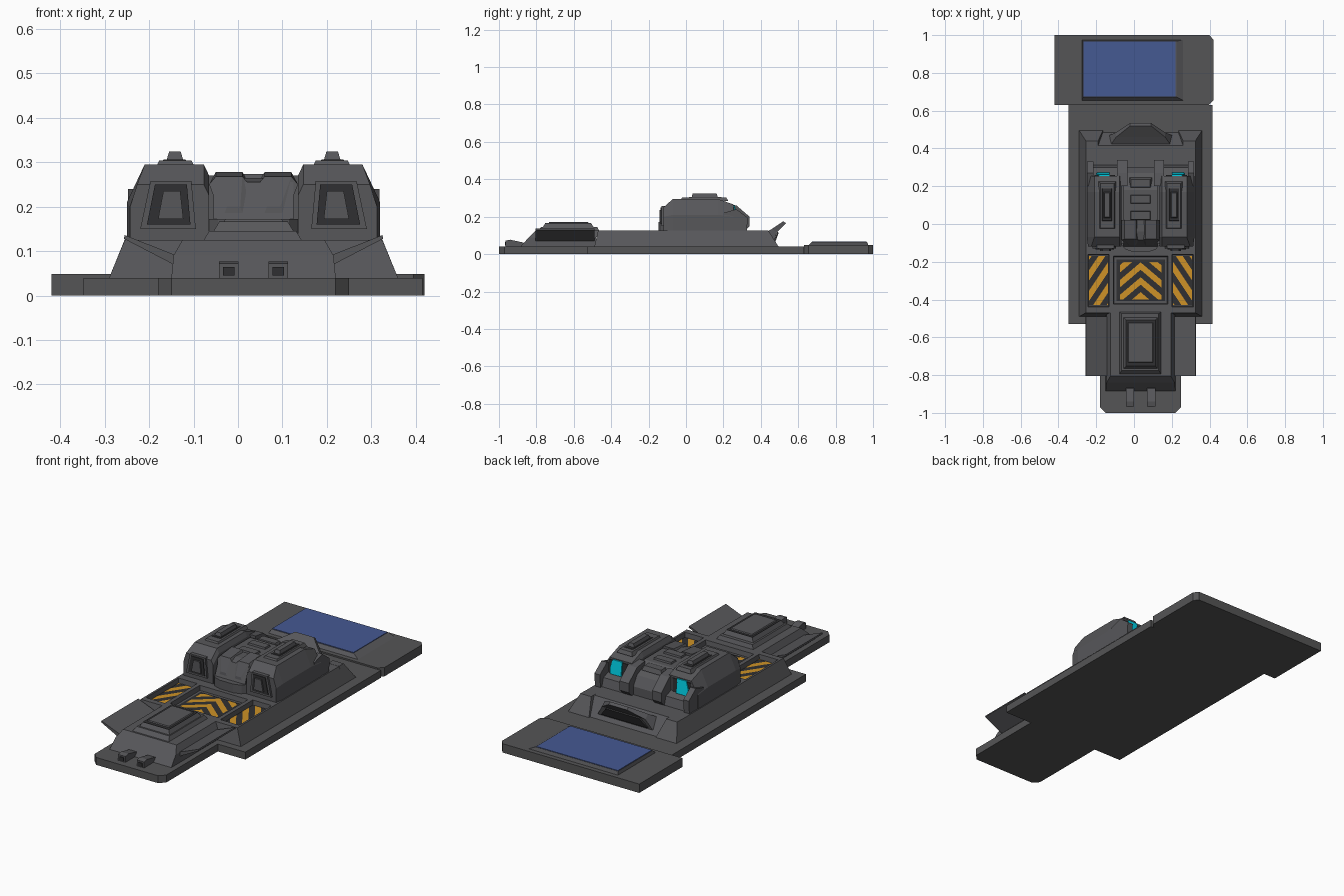
import bpy, bmesh, math
from mathutils import Vector

if "Cube" in bpy.data.objects:
    bpy.data.objects.remove(bpy.data.objects["Cube"])

CX = 0.035  # centre line of the hull, the rear pad is offset from it


def mat(name, r, g, b):
    m = bpy.data.materials.new(name)
    m.diffuse_color = (r, g, b, 1)
    m.use_nodes = True
    m.node_tree.nodes["Principled BSDF"].inputs["Base Color"].default_value = m.diffuse_color
    return m


GREY = mat("hull grey", 0.095, 0.095, 0.102)
PAD = mat("pad grey", 0.09, 0.09, 0.092)
DARK = mat("dark grey", 0.03, 0.03, 0.032)
ORANGE = mat("warning orange", 0.62, 0.29, 0.02)
BLUE = mat("panel blue", 0.06, 0.1, 0.29)
CYAN = mat("cyan glow", 0.0, 0.62, 0.78)


def finish(name, bm, mats):
    me = bpy.data.meshes.new(name)
    bm.to_mesh(me)
    bm.free()
    for m in mats:
        me.materials.append(m)
    ob = bpy.data.objects.new(name, me)
    bpy.context.collection.objects.link(ob)
    return ob


def loft(name, rings, m=GREY, s=1, cx=CX):
    """Skin equal-length rings of (x from centre line, y, z) and cap the ends."""
    bm = bmesh.new()
    vs = [[bm.verts.new((cx + s * x, y, z)) for x, y, z in r] for r in rings]
    n = len(vs[0])
    for a, b in zip(vs, vs[1:]):
        for i in range(n):
            j = (i + 1) % n
            bm.faces.new((a[i], a[j], b[j], b[i]))
    bm.faces.new(vs[0])
    bm.faces.new(vs[-1])
    bmesh.ops.recalc_face_normals(bm, faces=bm.faces)
    return finish(name, bm, [m])


def rect(x0, x1, y0, y1, z):
    return [(x0, y0, z), (x1, y0, z), (x1, y1, z), (x0, y1, z)]


def block(name, x0, x1, y0, y1, z0, z1, t=0.0, m=GREY, s=1, cx=CX):
    """Box whose top is drawn in by t."""
    return loft(name, [rect(x0, x1, y0, y1, z0),
                       rect(x0 + t, x1 - t, y0 + t, y1 - t, z1)], m, s, cx)


def slab(name, outline, z0, z1, m=PAD, cx=CX):
    return loft(name, [[(x, y, z) for x, y in outline] for z in (z0, z1)], m, 1, cx)


def side_prism(name, x0, x1, prof, m=GREY, s=1):
    """Side profile (y, z) swept across x."""
    return loft(name, [[(x, y, z) for y, z in prof] for x in (x0, x1)], m, s)


def stripes(name, x0, x1, y0, y1, z, normal, w, s):
    """Flat plate cut into alternating diagonal bands."""
    bm = bmesh.new()
    bm.faces.new([bm.verts.new((CX + s * x, y, zz)) for x, y, zz in rect(x0, x1, y0, y1, z)])
    n = Vector((s * normal[0], normal[1], 0)).normalized()
    o = Vector((CX, y0, z))
    for k in range(-15, 25):
        bmesh.ops.bisect_plane(bm, geom=bm.verts[:] + bm.edges[:] + bm.faces[:],
                               plane_co=o + n * w * k, plane_no=n)
    for f in bm.faces:
        f.normal_update()
        if f.normal.z < 0:
            f.normal_flip()
        f.material_index = math.floor((f.calc_center_median() - o).dot(n) / w) % 2
    finish(name, bm, [ORANGE, DARK])


# Ground slabs
slab("rear_pad", [(-.42, .63), (.395, .63), (.42, .655), (.42, .975), (.4, 1), (-.42, 1)], 0, .048, cx=0)
slab("main_slab", [(-.383, -.53), (.38, -.53), (.38, .63), (-.383, .63)], 0, .04)
slab("nose_slab", [(-.215, -.97), (-.185, -1), (.185, -1), (.215, -.97), (.215, -.53), (-.215, -.53)], 0, .04)

# Blue panel on the rear pad
loft("panel_frame", [rect(-.275, .26, .655, .975, .048), rect(-.27, .225, .672, .968, .065)], GREY, 1, 0)
block("blue_panel", -.268, .22, .675, .966, .064, .068, 0, BLUE, 1, 0)

# Hull with three sunken deck panels
hull = loft("hull", [rect(-.325, .325, -.49, .485, .04), rect(-.29, .29, -.47, .415, .125)])
cutters = [block("pocket", -.14, .14, -.42, -.175, .1, .127, -.005)]
for s in (-1, 1):
    cutters.append(block("pocket", .17, .275, -.435, -.165, .1, .127, -.004, s=s))
for c in cutters:
    md = hull.modifiers.new("cut", 'BOOLEAN')
    md.operation = 'DIFFERENCE'
    md.object = c
    md.solver = 'EXACT'
    bpy.context.view_layer.objects.active = hull
    bpy.ops.object.modifier_apply(modifier=md.name)
    bpy.data.objects.remove(c)
block("middle_panel_base", -.135, .135, -.415, -.18, .099, .102, .02, DARK)

# Rear spoiler with a dark opening under it
loft("rear_spoiler", [
    [(-.165, .41, .105), (.165, .41, .105), (.165, .47, .06), (-.165, .47, .06)],
    [(-.13, .46, .135), (.13, .46, .135), (.13, .485, .115), (-.13, .485, .115)],
    [(-.055, .52, .175), (.055, .52, .175), (.055, .535, .165), (-.055, .535, .165)]])
loft("spoiler_opening", [
    [(-.14, .471, .07), (.14, .471, .07), (.1, .488, .118), (-.1, .488, .118)],
    [(-.14, .478, .067), (.14, .478, .067), (.1, .496, .115), (-.1, .496, .115)]], DARK)

# Nose cabin and its hatch
loft("nose_cabin", [rect(-.185, .185, -.885, -.48, .04), rect(-.18, .18, -.84, -.48, .09),
                    rect(-.16, .16, -.805, -.46, .125)])
loft("hatch_base", [rect(-.112, .108, -.795, -.465, .125), rect(-.1, .096, -.775, -.475, .145)])
block("hatch", -.09, .09, -.765, -.495, .145, .165, .012)
block("hatch_gap", -.078, .078, -.753, -.507, .164, .167, 0, DARK)
block("hatch_cover", -.068, .068, -.735, -.52, .165, .172, .005)

# Middle block between the pods
side_prism("middle_body", -.09, .09, [(-.12, .12), (-.12, .17), (-.085, .255), (-.04, .265),
                                      (.18, .265), (.27, .22), (.3, .17), (.3, .12)])
loft("middle_front", [
    [(-.11, -.1, z), (-.08, -.135, z), (-.04, -.148, z), (.04, -.148, z), (.08, -.135, z), (.11, -.1, z)]
    for z in (.12, .172)])
for i, y in enumerate((.045, .13, .215)):
    block(f"middle_rib_{i}", -.06, .06, y - .03, y + .03, .24, .274 - .01 * (i == 2), .01)

# Pod cross-sections along y: (y, roof height, shoulder height)
PODS = [(-.12, .25, .2), (-.07, .295, .21), (.17, .295, .21), (.255, .265, .2)]
for s, side in ((-1, "left"), (1, "right")):
    P = side + "_"
    rings = []
    for i, (y, top, sh) in enumerate(PODS):
        o = .278 if i == 0 else .285
        ts = .262 if i == 0 else .245
        rings.append([(o, y, .12), (o, y, sh), (ts, y, top), (.112, y, top), (.1, y, top - .025), (.1, y, .12)])
    loft(P + "pod", rings, s=s)
    # Front window: dark frame, grey rim and shutter
    for nm, a, b, c, d, z0, z1, y, m in (
            ("window_rim", .13, .255, .14, .232, .15, .258, -.131, GREY),
            ("window_recess", .142, .24, .15, .222, .16, .25, -.135, DARK),
            ("window_shutter", .158, .215, .165, .203, .172, .235, -.143, GREY)):
        loft(P + nm, [[(a, yy, z0), (b, yy, z0), (d, yy, z1), (c, yy, z1)] for yy in (-.11, y)], m, s)
    # Roof hatch and ridge
    block(P + "roof_plate", .13, .222, -.03, .225, .285, .304, .01, s=s)
    block(P + "ridge_gap", .15, .205, .015, .19, .303, .306, .003, DARK, s)
    block(P + "roof_ridge", .158, .196, .03, .17, .304, .324, .006, s=s)
    # Rear prongs, sill and glowing window
    side_prism(P + "outer_prong", .25, .283, [(.2, .12), (.2, .22), (.27, .24), (.33, .195), (.325, .12)], s=s)
    side_prism(P + "inner_prong", .07, .125, [(.2, .12), (.2, .27), (.27, .26), (.34, .2), (.34, .15), (.31, .12)], s=s)
    side_prism(P + "rear_sill", .12, .252, [(.24, .12), (.24, .19), (.3, .17), (.315, .12)], s=s)
    block(P + "rear_recess", .135, .245, .253, .259, .18, .255, 0, DARK, s)
    loft(P + "glow_window", [
        [(.165, y + .005, .185), (.23, y + .005, .185), (.235, y, .215), (.22, y - .005, .26), (.165, y - .005, .26)]
        for y in (.258, .267)], CYAN, s)
    # Faceted bumps on the middle block
    loft(P + "bump", [
        [(.02, -.115, .172), (.07, -.115, .172), (.06, -.112, .2), (.03, -.112, .2)],
        [(.01, -.085, .25), (.1, -.085, .25), (.085, -.08, .268), (.025, -.08, .268)],
        [(.01, .02, .25), (.1, .02, .25), (.085, .02, .278), (.025, .02, .278)]], s=s)
    # Raised wing flap beside the nose
    loft(P + "flap", [
        [(.165, y, .062), (.292, y, .128), (.29, y, .136), (.16, y, .085)] for y in (-.805, -.49)], s=s)
    # Front hooks
    side_prism(P + "hook", .034, .078, [(-.965, .04), (-.965, .072), (-.94, .077), (-.87, .062), (-.85, .04)], s=s)
    block(P + "hook_face", .043, .069, -.969, -.96, .045, .064, 0, DARK, s)
    # Rear hull corner
    loft(P + "rear_corner", [rect(.2, .325, .4, .495, .04), rect(.225, .29, .4, .44, .126)], s=s)
    # Hazard stripes
    stripes(P + "side_stripes", .172, .273, -.43, -.17, .102, (1.5, 1), .03, s)
    stripes(P + "chevron", 0, .11, -.4, -.2, .104, (.85, 1), .03, s)
